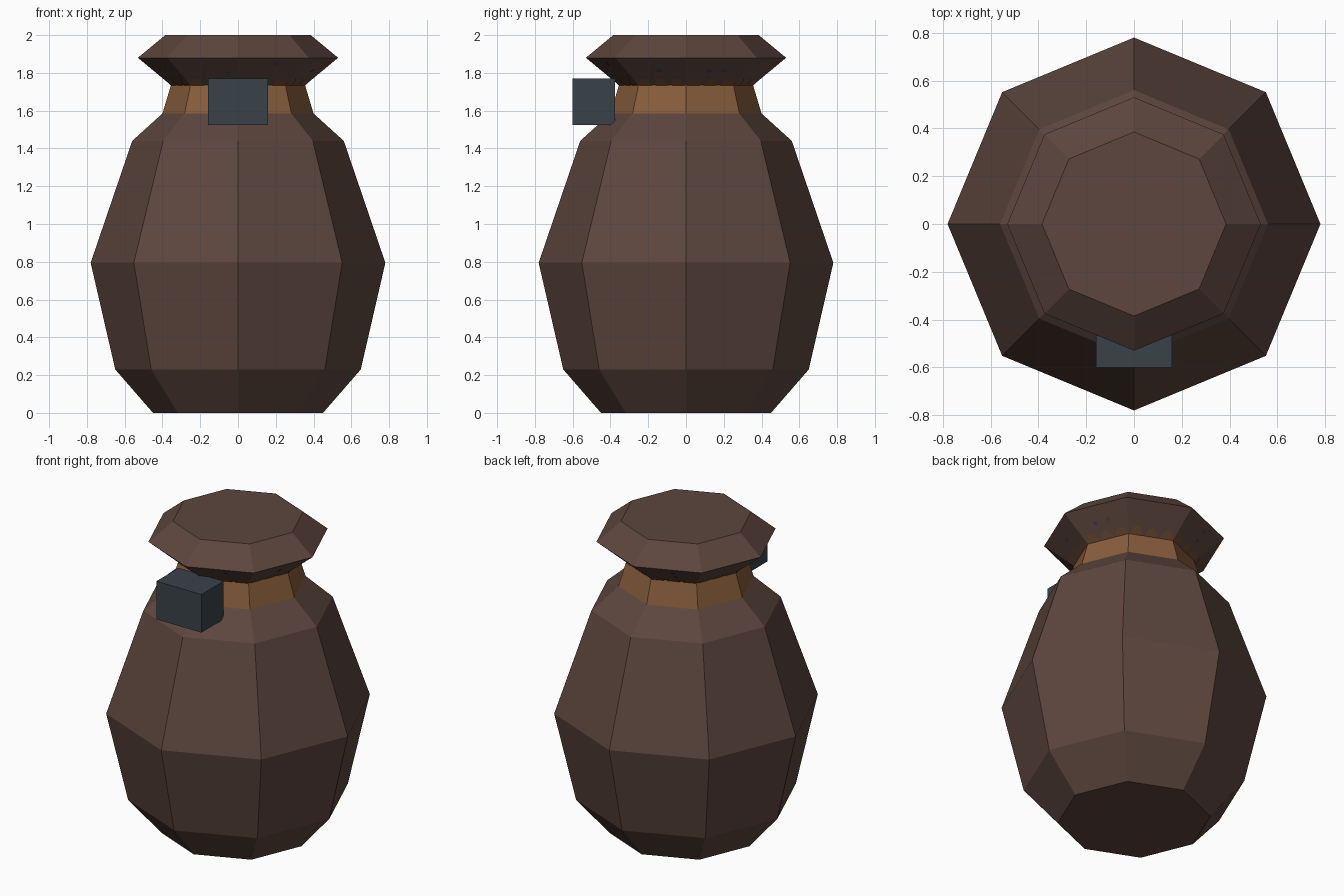
import bpy, bmesh
from math import sin, cos, pi, radians
from mathutils import Vector

if "Cube" in bpy.data.objects:
    bpy.data.objects.remove(bpy.data.objects["Cube"])

SIDES = 8


def material(name, rgb):
    # sRGB bytes to linear
    lin = [((c / 255 + 0.055) / 1.055) ** 2.4 for c in rgb] + [1]
    m = bpy.data.materials.new(name)
    m.use_nodes = True
    m.diffuse_color = lin
    bsdf = m.node_tree.nodes["Principled BSDF"]
    bsdf.inputs["Base Color"].default_value = lin
    bsdf.inputs["Roughness"].default_value = 0.9
    return m


brown = material("brown_leather", (93, 70, 62))
tan = material("tan_cord", (136, 93, 60))
shade_tan = material("dark_tan", (108, 74, 50))
slate = material("slate", (58, 66, 73))


def finish(name, bm, mat):
    mesh = bpy.data.meshes.new(name)
    bm.to_mesh(mesh)
    bm.free()
    mesh.materials.append(mat)
    obj = bpy.data.objects.new(name, mesh)
    bpy.context.collection.objects.link(obj)
    return obj


def lathe(name, profile, mat, bottom=False, top=False):
    # Eight-sided shell through (radius, height) rings
    bm = bmesh.new()
    rings = [[bm.verts.new((r * cos(2 * pi * i / SIDES), r * sin(2 * pi * i / SIDES), z))
              for i in range(SIDES)] for r, z in profile]
    for low, high in zip(rings, rings[1:]):
        for i in range(SIDES):
            j = (i + 1) % SIDES
            bm.faces.new((low[i], low[j], high[j], high[i]))
    if bottom:
        bm.faces.new(rings[0][::-1])
    if top:
        bm.faces.new(rings[-1])
    return finish(name, bm, mat)


SHOULDER, NECK, RIM = (0.40, 1.585), (0.355, 1.735), (0.53, 1.88)

# Pouch body, tied neck and flared top
lathe("pouch_body", [(0.45, 0), (0.65, 0.23), (0.78, 0.795), (0.56, 1.44), SHOULDER],
      brown, bottom=True)
lathe("neck_cord", [SHOULDER, NECK], tan)
lathe("pouch_top", [NECK, RIM, (0.385, 2.0)], brown, top=True)

# Clasp block at the front
bm = bmesh.new()
bmesh.ops.create_cube(bm, size=1)
bmesh.ops.scale(bm, vec=(0.32, 0.225, 0.245), verts=bm.verts)
bmesh.ops.translate(bm, vec=(0, -0.4875, 1.6475), verts=bm.verts)
finish("clasp", bm, slate)


def flare_plate(bm, side, u, t, radius, height, start, end):
    # Flat polygon lying on one underside face of the flared top
    a = radians(45 * side + 22.5)
    out = Vector((cos(a), sin(a), 0))
    tangent = Vector((-sin(a), cos(a), 0))
    apothem = cos(pi / SIDES)
    low = out * NECK[0] * apothem + Vector((0, 0, NECK[1]))
    high = out * RIM[0] * apothem + Vector((0, 0, RIM[1]))
    slope = (high - low).normalized()
    centre = low.lerp(high, t) + tangent * u + tangent.cross(slope) * 0.003
    steps = 6
    pts = []
    for i in range(steps + 1):
        b = start + (end - start) * i / steps
        pts.append(bm.verts.new(centre + tangent * cos(b) * radius + slope * sin(b) * height))
    bm.faces.new(pts)


# Scalloped marks above the cord
bm = bmesh.new()
for side in range(SIDES):
    for u in (-0.095, 0, 0.095):
        flare_plate(bm, side, u, 0, 0.038, 0.055, 0, pi)
finish("cord_scallops", bm, shade_tan)

# Small dark stud marks under the flare
bm = bmesh.new()
studs = [(0, -0.04, 0.52), (0, 0.045, 0.55), (-1, 0.02, 0.55), (-3, 0.11, 0.45),
         (-2, 0.03, 0.8), (2, 0.03, 0.45), (2, 0.02, 0.75)]
for side, u, t in studs:
    flare_plate(bm, side, u, t, 0.014, 0.014, 0, 2 * pi * 6 / 7)
finish("stud_marks", bm, slate)
